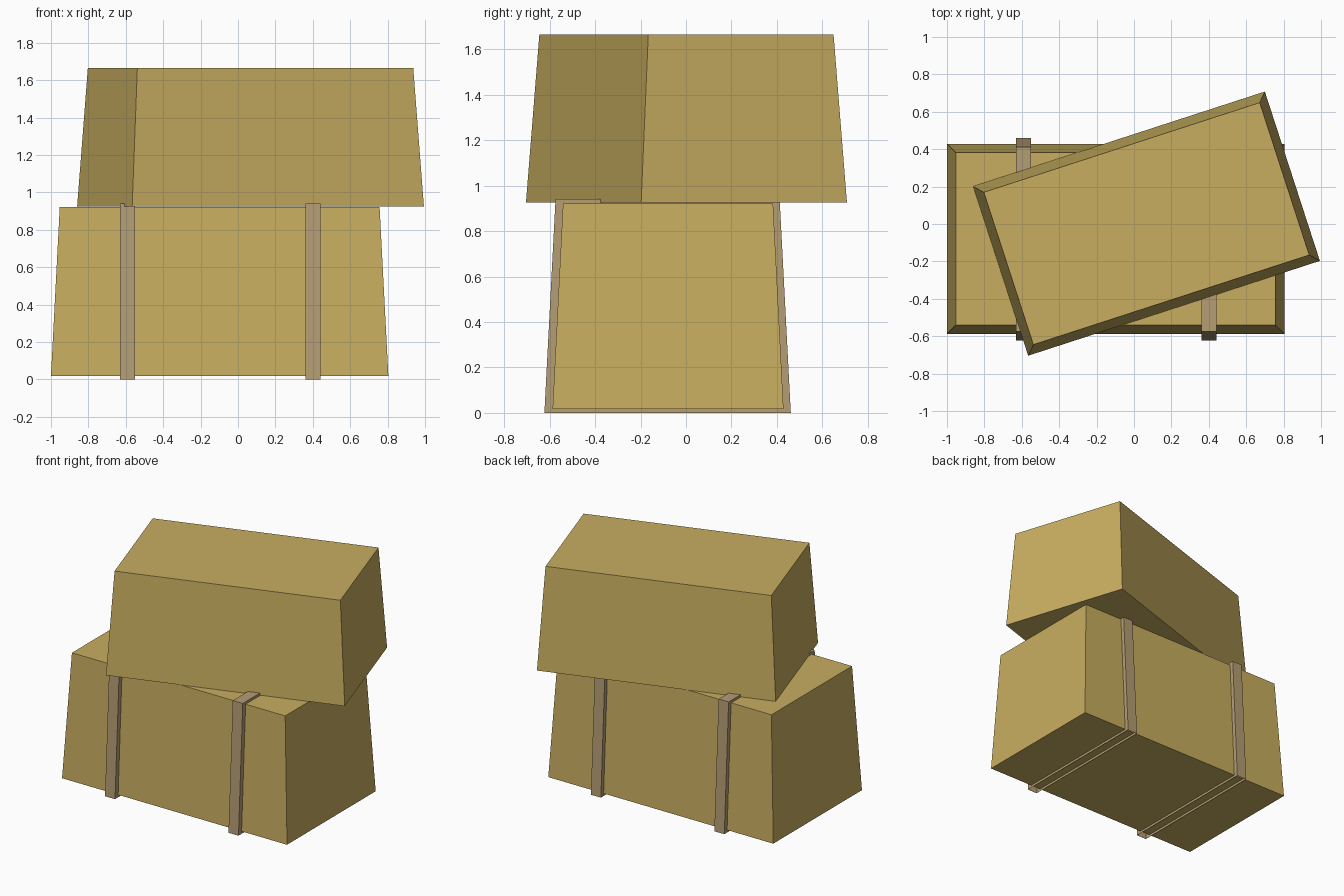
import bpy
import math

if "Cube" in bpy.data.objects:
    bpy.data.objects.remove(bpy.data.objects["Cube"])


def srgb(r, g, b):
    lin = [(c / 255 / 12.92) if c < 11 else ((c / 255 + 0.055) / 1.055) ** 2.4 for c in (r, g, b)]
    return (*lin, 1.0)


def material(name, colour):
    mat = bpy.data.materials.new(name)
    mat.diffuse_color = colour
    mat.use_nodes = True
    mat.node_tree.nodes["Principled BSDF"].inputs["Base Color"].default_value = mat.diffuse_color
    return mat


def tapered_box(name, mat, centre, angle, bottom, top, z0, z1, open_bottom=False):
    """Box whose bottom and top rectangles (width, depth) differ."""
    verts = []
    for (w, d), z in ((bottom, z0), (top, z1)):
        verts += [(sx * w / 2, sy * d / 2, z) for sx, sy in ((-1, -1), (1, -1), (1, 1), (-1, 1))]
    faces = [(i, (i + 1) % 4, (i + 1) % 4 + 4, i + 4) for i in range(4)] + [(4, 5, 6, 7)]
    if not open_bottom:
        faces.append((3, 2, 1, 0))
    mesh = bpy.data.meshes.new(name)
    mesh.from_pydata(verts, [], faces)
    mesh.materials.append(mat)
    obj = bpy.data.objects.new(name, mesh)
    obj.location = (*centre, 0)
    obj.rotation_euler.z = angle
    bpy.context.collection.objects.link(obj)
    return obj


cardboard = material("tan cardboard", srgb(200, 174, 96))
strap_mat = material("grey brown strap", srgb(180, 157, 116))

# Two stacked boxes, the upper one turned
tapered_box("lower_box", cardboard, (-0.098, -0.079), 0,
            (1.804, 1.016), (1.71, 0.924), 0.018, 0.922)
tapered_box("upper_box", cardboard, (0.067, 0.002), math.radians(18),
            (1.64, 0.952), (1.551, 0.857), 0.925, 1.665)

# Straps wrapped around the lower box, open underneath
for side, x in (("left", -0.59), ("right", 0.4)):
    tapered_box(f"{side}_strap", strap_mat, (x, -0.081), 0,
                (0.08, 1.084), (0.08, 0.986), 0.0, 0.94, open_bottom=True)
